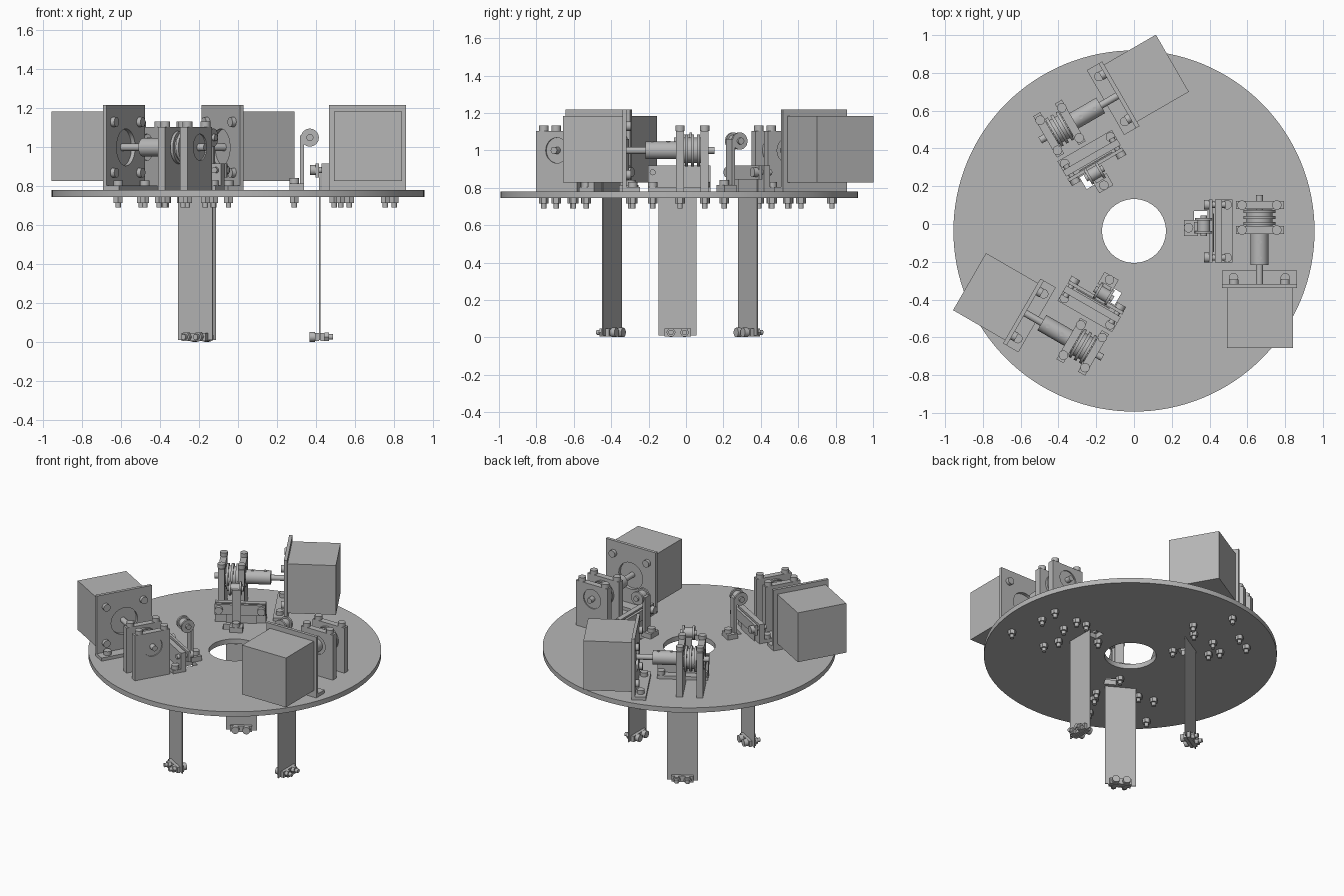
import bpy, bmesh, math
from mathutils import Matrix, Vector

cube = bpy.data.objects.get("Cube")
if cube:
    bpy.data.objects.remove(cube, do_unlink=True)

CENTRE = Vector((0, -0.037, 0))   # axis of the round deck
DECK_LOW, DECK_TOP = 0.745, 0.78
AXLE_X, AXLE_Z = 0.664, 1.0       # drive axle line
MID_Y = -0.04                     # middle of the strap

grey = bpy.data.materials.new("plain_grey")
grey.use_nodes = True
grey.diffuse_color = (0.47, 0.47, 0.47, 1)
grey.node_tree.nodes["Principled BSDF"].inputs["Base Color"].default_value = (0.47, 0.47, 0.47, 1)

TURN = {"x": Matrix.Rotation(math.pi / 2, 4, "Y"),
        "y": Matrix.Rotation(math.pi / 2, 4, "X"),
        "z": Matrix.Identity(4)}


def box(bm, x, y, z):
    """Box given by its (low, high) range on each axis."""
    mid = [(a + b) / 2 for a, b in (x, y, z)]
    size = [b - a for a, b in (x, y, z)]
    bmesh.ops.create_cube(bm, size=1, matrix=Matrix.Translation(mid) @ Matrix.Diagonal((*size, 1)))


def rod(bm, axis, at, span, r, sides=24):
    """Cylinder along an axis; 'at' holds the other two coordinates."""
    mid = list(at)
    mid.insert("xyz".index(axis), sum(span) / 2)
    bmesh.ops.create_cone(bm, cap_ends=True, segments=sides, radius1=r, radius2=r,
                          depth=span[1] - span[0], matrix=Matrix.Translation(mid) @ TURN[axis])


def circle(cx, cy, r, n=48):
    return [(cx + r * math.cos(math.tau * i / n), cy + r * math.sin(math.tau * i / n)) for i in range(n)]


def rect(x, y):
    return [(x[0], y[0]), (x[1], y[0]), (x[1], y[1]), (x[0], y[1])]


def plate(bm, loops, thick, matrix):
    """Flat plate with holes: the first loop is the outline."""
    curve = bpy.data.curves.new("outline", "CURVE")
    curve.dimensions, curve.fill_mode, curve.extrude = "2D", "BOTH", thick / 2
    for loop in loops:
        spline = curve.splines.new("POLY")
        spline.points.add(len(loop) - 1)
        for point, (u, v) in zip(spline.points, loop):
            point.co = (u, v, 0, 1)
        spline.use_cyclic_u = True
    holder = bpy.data.objects.new("outline", curve)
    bpy.context.collection.objects.link(holder)
    graph = bpy.context.evaluated_depsgraph_get()
    mesh = bpy.data.meshes.new_from_object(holder.evaluated_get(graph))
    mesh.transform(matrix)
    bm.from_mesh(mesh)
    bpy.data.objects.remove(holder, do_unlink=True)
    bpy.data.meshes.remove(mesh)
    bmesh.ops.remove_doubles(bm, verts=bm.verts, dist=1e-5)


def upright(y):
    """Places a flat plate standing at depth y, facing front."""
    return Matrix.Translation((0, y, 0)) @ TURN["y"]


def deck_bolt(bm, x, y, top):
    """Bolt through the deck with its head at 'top' and a nut below."""
    rod(bm, "z", (x, y), (top, top + 0.028), 0.025)
    rod(bm, "z", (x, y), (0.69, top), 0.014, 16)
    rod(bm, "z", (x, y), (0.715, DECK_LOW), 0.026, 6)


def finish(name, bm, copies=3):
    """Turns the part into objects spaced evenly round the deck."""
    bmesh.ops.recalc_face_normals(bm, faces=bm.faces)
    bmesh.ops.translate(bm, verts=bm.verts, vec=-CENTRE)
    mesh = bpy.data.meshes.new(name)
    bm.to_mesh(mesh)
    bm.free()
    mesh.materials.clear()
    mesh.materials.append(grey)
    for face in mesh.polygons:
        face.material_index = 0
    for i in range(copies):
        obj = bpy.data.objects.new(name if copies == 1 else f"{name}_{i + 1}", mesh)
        bpy.context.collection.objects.link(obj)
        obj.location = CENTRE
        obj.rotation_euler.z = math.tau * i / 3
        if i == 0:
            bpy.ops.object.select_all(action="DESELECT")
            obj.select_set(True)
            bpy.context.view_layer.objects.active = obj
            bpy.ops.object.shade_smooth_by_angle(angle=math.radians(35))


# Round deck with a centre hole and three strap slots
bm = bmesh.new()
loops = [circle(0, CENTRE.y, 0.956, 128), circle(0, CENTRE.y, 0.169, 64)]
for i in range(3):
    spin = Matrix.Rotation(math.tau * i / 3, 3, "Z")
    slot = [spin @ (Vector((x, y, 0)) - CENTRE) + CENTRE for x, y in rect((0.317, 0.39), (-0.01, 0.07))]
    loops.append([(p.x, p.y) for p in slot])
plate(bm, loops, DECK_TOP - DECK_LOW, Matrix.Translation((0, 0, (DECK_LOW + DECK_TOP) / 2)))
finish("deck", bm, 1)

# Motor block
bm = bmesh.new()
box(bm, (0.493, 0.842), (-0.657, -0.34), (0.828, 1.183))
finish("motor", bm)

# Angle bracket holding the motor
bm = bmesh.new()
plate(bm, [rect((0.466, 0.862), (DECK_TOP, 1.218)), circle(AXLE_X, AXLE_Z, 0.095)], 0.022, upright(-0.329))
box(bm, (0.466, 0.862), (-0.32, -0.246), (DECK_TOP, 0.803))
finish("motor_bracket", bm)

bm = bmesh.new()
for side in (-1, 1):
    deck_bolt(bm, AXLE_X + side * 0.137, -0.285, 0.803)
    for up in (-1, 1):
        rod(bm, "y", (AXLE_X + side * 0.135, AXLE_Z + up * 0.13), (-0.335, -0.295), 0.025)
finish("motor_bolts", bm)

# Drive axle with its coupling sleeve
bm = bmesh.new()
rod(bm, "y", (AXLE_X, AXLE_Z), (-0.345, 0.153), 0.019)
rod(bm, "y", (AXLE_X, AXLE_Z), (-0.217, -0.053), 0.047, 32)
for y in (-0.18, -0.095):
    rod(bm, "z", (AXLE_X, y), (AXLE_Z, AXLE_Z + 0.05), 0.011, 12)
finish("axle_and_coupling", bm)

# Pair of bearing plates with bearings and long bolts
bm = bmesh.new()
for y in (-0.032, 0.1):
    plate(bm, [rect((0.54, 0.793), (DECK_TOP, 1.104)), circle(AXLE_X, AXLE_Z, 0.068)], 0.043, upright(y))
finish("bearing_plates", bm)

bm = bmesh.new()
for y in (-0.032, 0.1):
    rod(bm, "y", (AXLE_X, AXLE_Z), (y - 0.014, y + 0.014), 0.068, 40)
    for side in (-1, 1):
        deck_bolt(bm, AXLE_X + side * 0.092, y, 1.104)
finish("bearings_and_bolts", bm)

# Grooved spool between the bearing plates
bm = bmesh.new()
rod(bm, "y", (AXLE_X, AXLE_Z), (-0.01, 0.078), 0.068, 40)
for y in (0.002, 0.034, 0.066):
    rod(bm, "y", (AXLE_X, AXLE_Z), (y - 0.008, y + 0.008), 0.085, 40)
finish("spool", bm)

# Angle bracket and clamp bar gripping the top of the strap
bm = bmesh.new()
box(bm, (0.429, 0.466), (-0.203, 0.13), (DECK_TOP, 0.918))
box(bm, (0.466, 0.522), (-0.203, 0.13), (DECK_TOP, 0.803))
box(bm, (0.397, 0.415), (-0.203, 0.13), (0.845, 0.918))
finish("strap_bracket", bm)

bm = bmesh.new()
for y in (MID_Y - 0.138, MID_Y + 0.142):
    rod(bm, "x", (y, 0.883), (0.37, 0.397), 0.026)
    rod(bm, "x", (y, 0.883), (0.39, 0.485), 0.016, 16)
    deck_bolt(bm, 0.493, y, 0.803)
finish("strap_bracket_bolts", bm)

# Flat hanging strap
bm = bmesh.new()
box(bm, (0.417, 0.423), (-0.147, 0.056), (0.01, 0.9))
finish("strap", bm)

# Clamp at the lower end of the strap
bm = bmesh.new()
for x in ((0.396, 0.417), (0.423, 0.444)):
    box(bm, x, (-0.115, 0.028), (0.006, 0.048))
for y in (-0.08, -0.008):
    rod(bm, "x", (y, 0.027), (0.368, 0.396), 0.025)
    rod(bm, "x", (y, 0.027), (0.39, 0.488), 0.014, 16)
    rod(bm, "x", (y, 0.027), (0.444, 0.466), 0.025, 6)
finish("strap_clamp", bm)

# Guide roller on its upright arm
bm = bmesh.new()
box(bm, (0.265, 0.338), (-0.064, 0.022), (DECK_TOP, 0.815))
box(bm, (0.318, 0.338), (-0.05, 0.01), (0.8, 1.06))
deck_bolt(bm, 0.289, -0.02, 0.815)
finish("roller_arm", bm)

bm = bmesh.new()
for span, r in (((-0.05, -0.036), 0.046), ((-0.036, 0.018), 0.034), ((0.018, 0.032), 0.046), ((-0.064, 0.046), 0.018)):
    rod(bm, "y", (0.369, 1.05), span, r, 32)
finish("guide_roller", bm)
